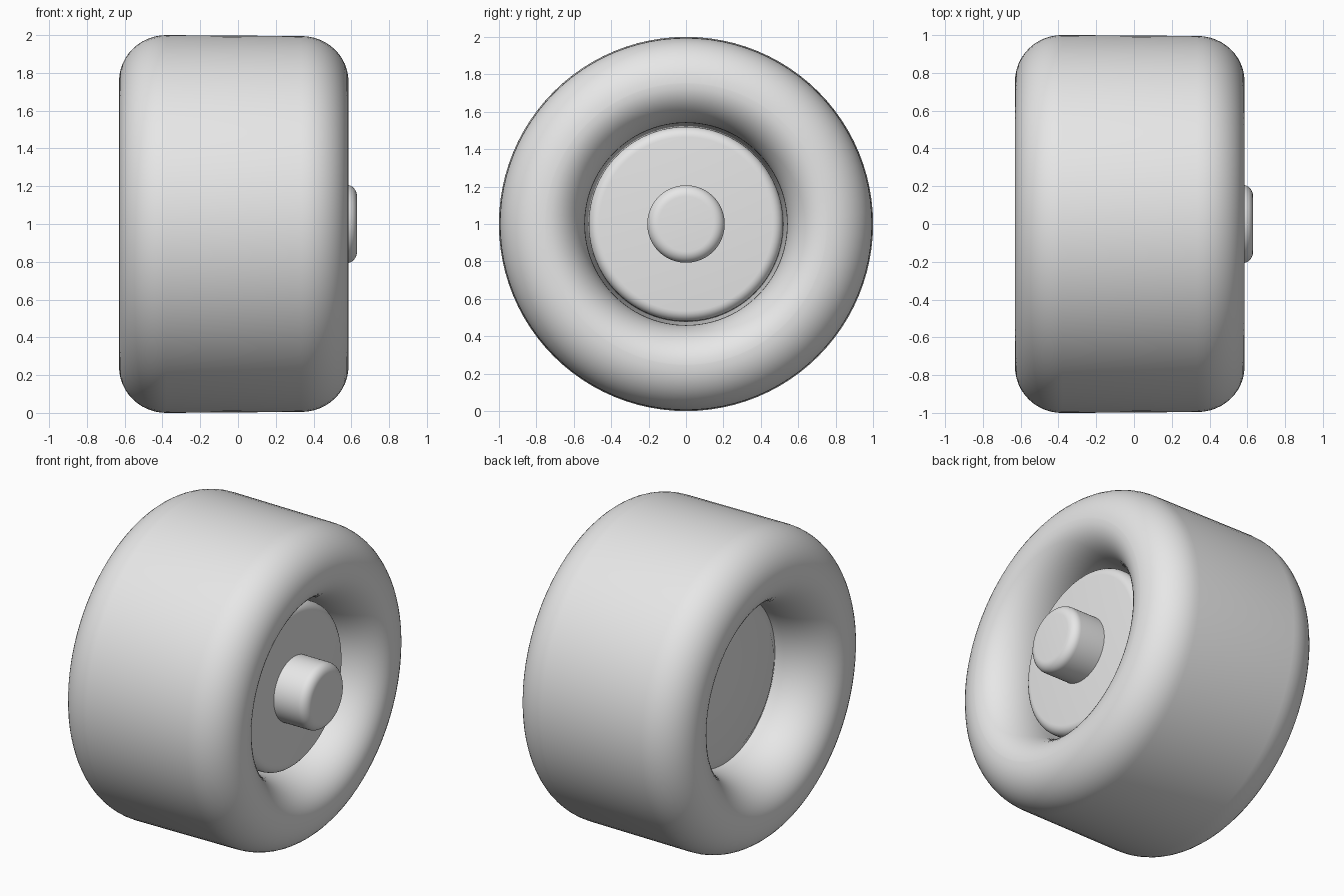
import bpy, bmesh, math

if "Cube" in bpy.data.objects:
    bpy.data.objects.remove(bpy.data.objects["Cube"])

grey = bpy.data.materials.new("light grey")
grey.diffuse_color = (0.8, 0.8, 0.8, 1)
grey.use_nodes = True
grey.node_tree.nodes["Principled BSDF"].inputs["Base Color"].default_value = grey.diffuse_color
SEGMENTS = 96


def arc(cx, cr, ax, ar, start, end, steps=12):
    """Elliptical arc in the (x, radius) plane, angles in degrees."""
    pts = []
    for i in range(steps + 1):
        a = math.radians(start + (end - start) * i / steps)
        pts.append((cx + ax * math.cos(a), cr + ar * math.sin(a)))
    return pts


def lathe(name, profile, closed=False):
    """Revolve (x, radius) points around the wheel axis at z = 1."""
    bm = bmesh.new()
    rings = []
    for x, r in profile:
        if r < 1e-5:
            rings.append([bm.verts.new((x, 0, 1))] * SEGMENTS)
        else:
            rings.append([bm.verts.new((x, r * math.cos(t), 1 + r * math.sin(t)))
                          for t in (2 * math.pi * i / SEGMENTS for i in range(SEGMENTS))])
    pairs = list(zip(rings, rings[1:]))
    if closed:
        pairs.append((rings[-1], rings[0]))
    for a, b in pairs:
        for i in range(SEGMENTS):
            j = (i + 1) % SEGMENTS
            quad = list(dict.fromkeys((a[i], a[j], b[j], b[i])))
            bm.faces.new(quad)
    bmesh.ops.recalc_face_normals(bm, faces=bm.faces)
    mesh = bpy.data.meshes.new(name)
    bm.to_mesh(mesh)
    bm.free()
    mesh.materials.append(grey)
    obj = bpy.data.objects.new(name, mesh)
    bpy.context.collection.objects.link(obj)
    bpy.ops.object.select_all(action='DESELECT')
    obj.select_set(True)
    bpy.context.view_layer.objects.active = obj
    bpy.ops.object.shade_smooth_by_angle(angle=math.radians(35))
    return obj


# tire: rounded outer shoulders and flared openings on both sides
tire = (arc(0.335, 0.755, 0.25, 0.24, 90, 0)
        + arc(0.305, 0.75, 0.28, 0.21, 0, -90)
        + arc(-0.33, 0.75, 0.30, 0.23, 270, 180)
        + arc(-0.38, 0.755, 0.25, 0.245, 180, 90))
lathe("tire", tire, closed=True)

# hub drum filling the opening, with softened edges
hub = ([(-0.31, 0), (-0.31, 0.45), (-0.27, 0.52)]
       + arc(0.345, 0.465, 0.055, 0.055, 90, 0, 6) + [(0.40, 0)])
lathe("hub", hub)

# axle cap sticking out of the right side
cap = [(0.30, 0), (0.30, 0.207)] + arc(0.575, 0.147, 0.055, 0.06, 90, 0, 8) + [(0.63, 0)]
lathe("axle_cap", cap)
